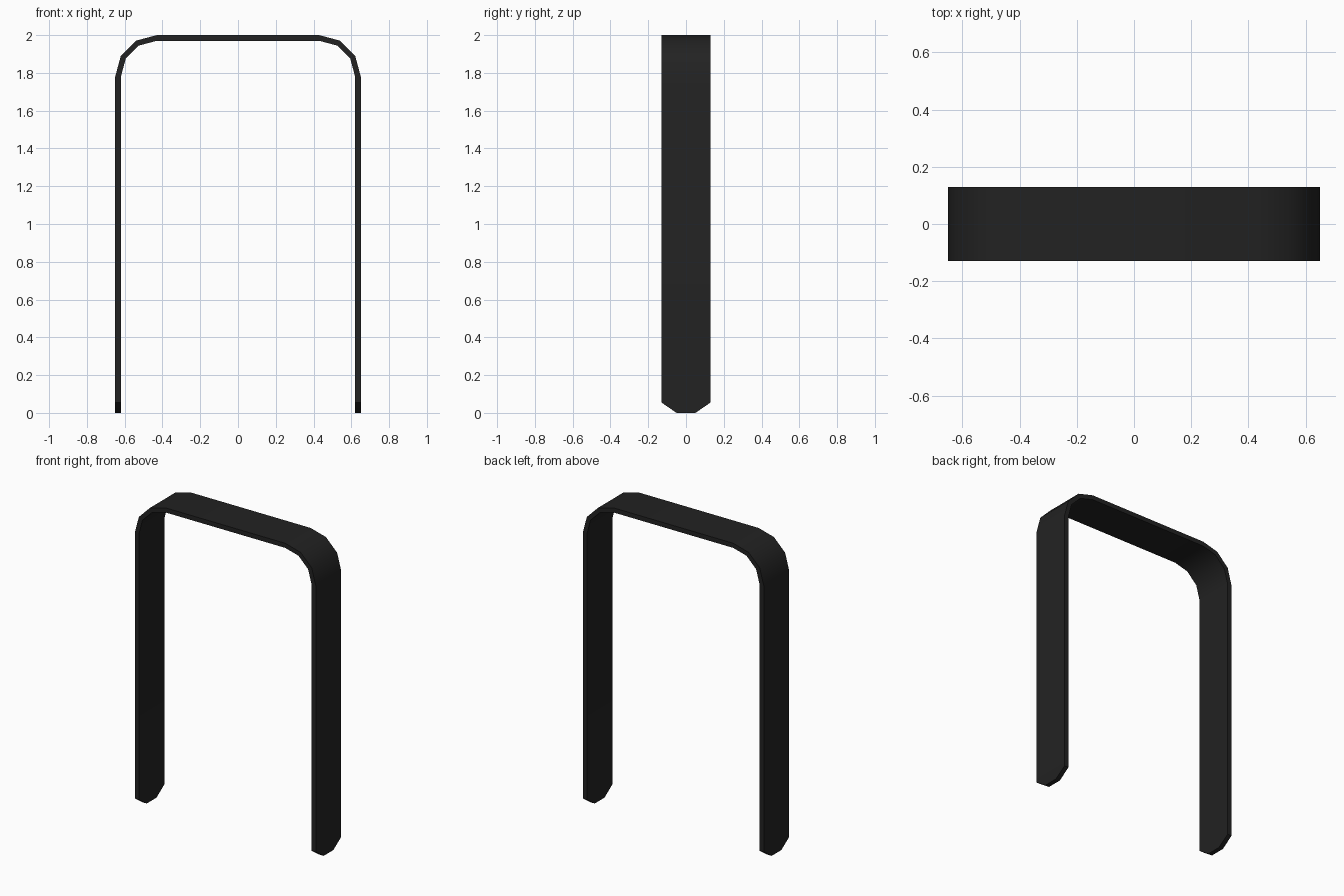
import bpy, bmesh, math

if "Cube" in bpy.data.objects:
    bpy.data.objects.remove(bpy.data.objects["Cube"])

# Dark strap colour
black = bpy.data.materials.new("matte_black")
black.use_nodes = True
colour = (0.016, 0.016, 0.016, 1)
black.diffuse_color = colour
black.node_tree.nodes["Principled BSDF"].inputs["Base Color"].default_value = colour

HALF = 0.65      # outer half span
HEIGHT = 2.0
RADIUS = 0.22    # outer bend radius
THICK = 0.03
WIDTH = 0.13     # half width of the strap
TIP = 0.05       # half width at the foot


def station(x, z, angle, half_width):
    """Outer and inner edge points of one cross-section."""
    inner_x = x - THICK * math.cos(angle)
    inner_z = z - THICK * math.sin(angle)
    return [(x, -half_width, z), (x, half_width, z),
            (inner_x, half_width, inner_z), (inner_x, -half_width, inner_z)]


# Half of the strap: tapered foot, straight leg, three-segment bend
rings = [station(HALF, 0, 0, TIP), station(HALF, 0.055, 0, WIDTH)]
for i in range(4):
    a = math.radians(30 * i)
    rings.append(station(HALF - RADIUS + RADIUS * math.cos(a),
                         HEIGHT - RADIUS + RADIUS * math.sin(a), a, WIDTH))

# Mirrored half continues the sweep down to the other foot
rings += [[(-x, y, z) for x, y, z in ring] for ring in reversed(rings)]

bm = bmesh.new()
loops = [[bm.verts.new(p) for p in ring] for ring in rings]
for a, b in zip(loops, loops[1:]):
    for i in range(4):
        j = (i + 1) % 4
        bm.faces.new((a[i], a[j], b[j], b[i]))
bm.faces.new(loops[0])
bm.faces.new(loops[-1])
bmesh.ops.recalc_face_normals(bm, faces=bm.faces)

mesh = bpy.data.meshes.new("bent_strap")
bm.to_mesh(mesh)
bm.free()
mesh.materials.append(black)
strap = bpy.data.objects.new("bent_strap", mesh)
bpy.context.collection.objects.link(strap)

# Smooth bend with crisp strap edges
bpy.ops.object.select_all(action="DESELECT")
strap.select_set(True)
bpy.context.view_layer.objects.active = strap
bpy.ops.object.shade_smooth_by_angle(angle=math.radians(35))
